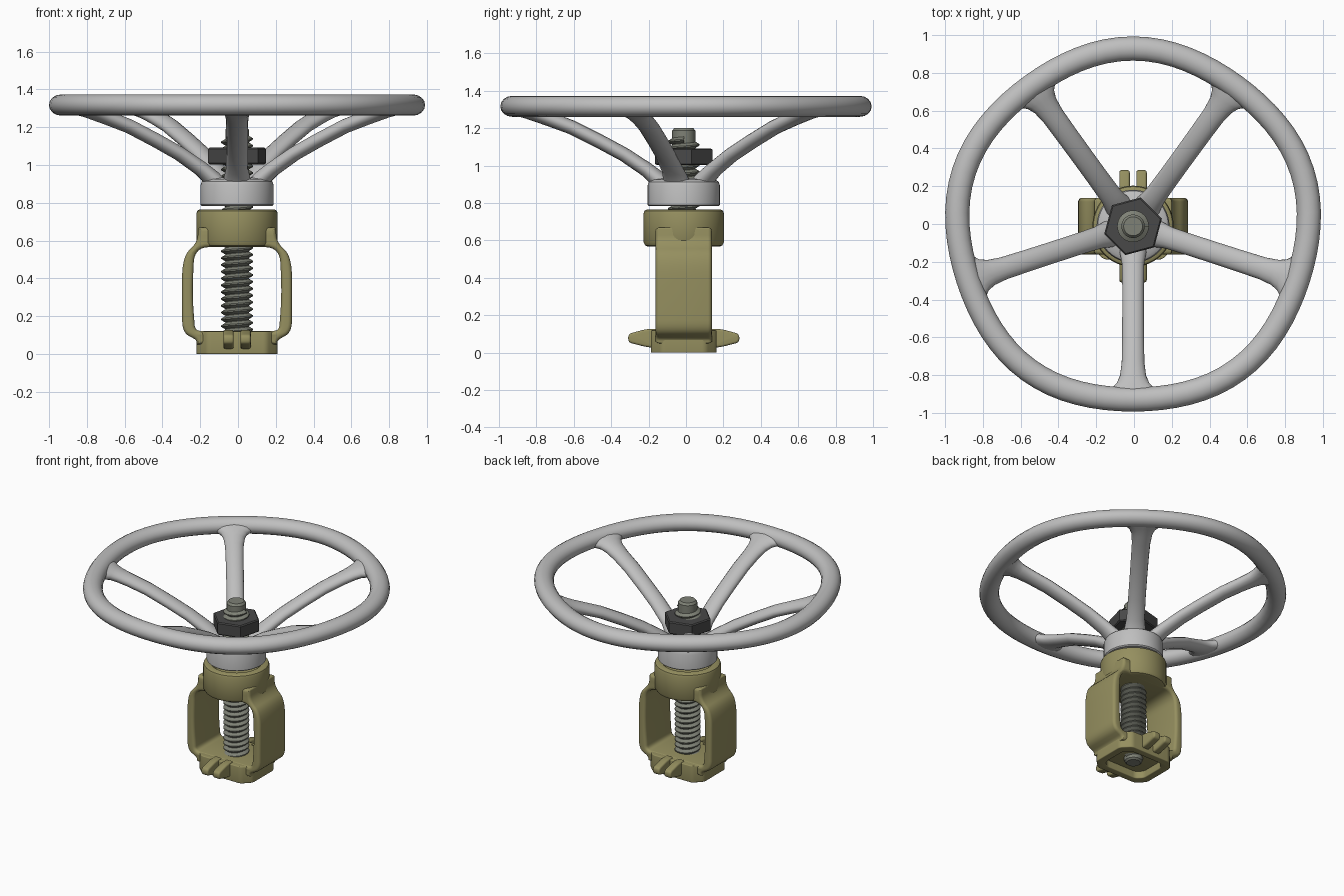
import bpy, bmesh
from math import pi, sin, cos, radians
from mathutils import Vector

cube = bpy.data.objects.get("Cube")
if cube:
    bpy.data.objects.remove(cube, do_unlink=True)

CENTRE = Vector((-0.005, -0.012, 0))


def material(name, rgb):
    m = bpy.data.materials.new(name)
    m.use_nodes = True
    m.diffuse_color = (*rgb, 1)
    m.node_tree.nodes["Principled BSDF"].inputs["Base Color"].default_value = (*rgb, 1)
    return m


GREY = material("light_grey_paint", (0.52, 0.52, 0.52))
OLIVE = material("olive_paint", (0.30, 0.275, 0.115))
STEEL = material("dull_steel", (0.21, 0.22, 0.18))
DARK = material("dark_iron", (0.065, 0.065, 0.065))


def finish(obj, mat, angle=35):
    """Clean the mesh, colour it and smooth all but the sharp edges."""
    bm = bmesh.new()
    bm.from_mesh(obj.data)
    bmesh.ops.remove_doubles(bm, verts=bm.verts, dist=0.0001)
    bmesh.ops.recalc_face_normals(bm, faces=bm.faces)
    bm.to_mesh(obj.data)
    bm.free()
    obj.data.materials.clear()
    obj.data.materials.append(mat)
    bpy.ops.object.select_all(action="DESELECT")
    obj.select_set(True)
    bpy.context.view_layer.objects.active = obj
    bpy.ops.object.shade_smooth_by_angle(angle=radians(angle))
    return obj


def new_object(name, data, location=CENTRE):
    obj = bpy.data.objects.new(name, data)
    obj.location = location
    bpy.context.collection.objects.link(obj)
    return obj


def loft(name, rings, mat, closed=False, angle=35):
    """Skin a row of rings, capped at both ends unless closed."""
    bm = bmesh.new()
    rows = [[bm.verts.new(p) for p in ring] for ring in rings]
    n = len(rows[0])
    pairs = list(zip(rows, rows[1:]))
    if closed:
        pairs.append((rows[-1], rows[0]))
    else:
        bm.faces.new(rows[0])
        bm.faces.new(rows[-1])
    for a, b in pairs:
        for i in range(n):
            j = (i + 1) % n
            bm.faces.new((a[i], a[j], b[j], b[i]))
    mesh = bpy.data.meshes.new(name)
    bm.to_mesh(mesh)
    bm.free()
    return finish(new_object(name, mesh), mat, angle)


def ellipse(centre, u, v, n):
    return [centre + u * cos(2 * pi * i / n) + v * sin(2 * pi * i / n) for i in range(n)]


def lathe(name, profile, mat, sides=48, turn=0):
    rings = [ellipse(Vector((0, 0, z)), Vector((r * cos(turn), r * sin(turn), 0)),
                     Vector((-r * sin(turn), r * cos(turn), 0)), sides) for r, z in profile]
    return loft(name, rings, mat)


def mirrored(half):
    return half + [(-x, y, r) for x, y, r in reversed(half)]


def rounded(corners, steps=6):
    """Replace each (x, y, radius) corner by a short arc."""
    pts = []
    for i, (x, y, r) in enumerate(corners):
        p = Vector((x, y, 0))
        a = Vector((*corners[i - 1][:2], 0)) - p
        b = Vector((*corners[(i + 1) % len(corners)][:2], 0)) - p
        a, b = (d.normalized() * min(r, d.length * 0.48) for d in (a, b))
        for k in range(steps + 1):
            t = k / steps
            pts.append(p + a * (1 - t) ** 2 + b * t ** 2)
    return pts


def slab(name, outlines, depth, bevel, mat, location, rotation):
    """Extrude rounded outlines, later ones being holes, with soft edges."""
    curve = bpy.data.curves.new(name, "CURVE")
    curve.dimensions = "2D"
    curve.fill_mode = "BOTH"
    curve.extrude = depth / 2 - bevel
    curve.bevel_depth = bevel
    curve.bevel_resolution = 3
    curve.offset = -bevel
    for corners in outlines:
        pts = rounded(corners)
        spline = curve.splines.new("POLY")
        spline.points.add(len(pts) - 1)
        for sp, p in zip(spline.points, pts):
            sp.co = (*p, 1)
        spline.use_cyclic_u = True
    obj = new_object(name, curve, CENTRE + Vector(location))
    obj.rotation_euler = rotation
    bpy.ops.object.select_all(action="DESELECT")
    obj.select_set(True)
    bpy.context.view_layer.objects.active = obj
    bpy.ops.object.convert(target="MESH")
    return finish(bpy.context.view_layer.objects.active, mat)


# Handwheel rim, swelling slightly between the five spokes
rim = []
for i in range(80):
    a = 2 * pi * i / 80
    out = Vector((cos(a), sin(a), 0))
    radius = 0.929 + 0.012 * cos(5 * (a - pi / 2))
    rim.append(ellipse(out * radius + Vector((0, 0, 1.317)), out * 0.064, Vector((0, 0, 0.056)), 16))
loft("wheel_rim", rim, GREY, closed=True, angle=60)

# Spokes: radius, height, half width, half thickness along the path
SPOKE = [(0.09, 0.87, 0.085, 0.05), (0.14, 0.93, 0.07, 0.045), (0.20, 0.98, 0.059, 0.04),
         (0.32, 1.06, 0.057, 0.038), (0.45, 1.13, 0.057, 0.038), (0.60, 1.205, 0.058, 0.038),
         (0.72, 1.25, 0.06, 0.039), (0.79, 1.275, 0.069, 0.04), (0.83, 1.29, 0.086, 0.041),
         (0.862, 1.30, 0.12, 0.042), (0.90, 1.31, 0.17, 0.042)]
for s in range(5):
    a = -pi / 2 + s * 2 * pi / 5
    out, side = Vector((cos(a), sin(a), 0)), Vector((-sin(a), cos(a), 0))
    up = Vector((0, 0, 1))
    rings = []
    for i, (r, z, w, t) in enumerate(SPOKE):
        before, after = SPOKE[max(i - 1, 0)], SPOKE[min(i + 1, len(SPOKE) - 1)]
        along = (out * (after[0] - before[0]) + up * (after[1] - before[1])).normalized()
        rings.append(ellipse(out * r + up * z, side * w, along.cross(side) * t, 16))
    loft(f"wheel_spoke_{s + 1}", rings, GREY, angle=60)

# Wheel hub
lathe("wheel_hub", [(0.185, 0.783), (0.193, 0.79), (0.193, 0.895), (0.187, 0.913),
                    (0.17, 0.925), (0.11, 0.935)], GREY)

# Clamping nut
lathe("hex_nut", [(0.15, 1.003), (0.158, 1.01), (0.158, 1.085), (0.15, 1.092)], DARK, 6, radians(15))

# Stem core with chamfered ends
lathe("stem_core", [(0.045, 0.015), (0.057, 0.025), (0.062, 0.05), (0.062, 1.15),
                    (0.062, 1.187), (0.05, 1.202)], STEEL, 32)

# Helical stem thread, swept from one tooth
PITCH = 0.036
tooth = bpy.data.meshes.new("stem_thread")
tooth.from_pydata([(0.06, 0, 0), (0.084, 0, PITCH * 0.4), (0.084, 0, PITCH * 0.6), (0.06, 0, PITCH)],
                  [(0, 1), (1, 2), (2, 3)], [])
tooth.materials.append(STEEL)
thread = new_object("stem_thread", tooth, CENTRE + Vector((0, 0, 0.04)))
screw = thread.modifiers.new("Screw", "SCREW")
screw.axis = "Z"
screw.screw_offset = PITCH
screw.iterations = 30
screw.steps = screw.render_steps = 32
screw.use_smooth_shade = False
screw.use_normal_calculate = True
screw.use_merge_vertices = True

# Yoke frame with its window
frame = mirrored([(0.212, 0.05, 0.005), (0.215, 0.075, 0.02), (0.29, 0.115, 0.06),
                  (0.291, 0.515, 0.12), (0.21, 0.59, 0.05), (0.205, 0.67, 0.01)])
window = mirrored([(0.222, 0.123, 0.03), (0.237, 0.32, 0.15), (0.225, 0.566, 0.08)])
slab("yoke_frame", [frame, window], 0.30, 0.02, OLIVE, (0, 0, 0), (pi / 2, 0, 0))

# Yoke collar under the hub
lathe("yoke_collar", [(0.19, 0.567), (0.206, 0.573), (0.215, 0.59), (0.215, 0.745),
                      (0.21, 0.758), (0.198, 0.765), (0.17, 0.765), (0.16, 0.758)], OLIVE)

# Hollow base flange
def chamfered(x, y, c):
    half = [(x - c, -y, 0.02), (x, c - y, 0.02), (x, y - c, 0.02), (x - c, y, 0.02)]
    return mirrored(half)


slab("base_flange", [chamfered(0.215, 0.176, 0.06), chamfered(0.16, 0.125, 0.04)],
     0.12, 0.006, OLIVE, (0, 0, 0.06), (0, 0, 0))

# Paired tapered lugs, front and back
lug = [(0.14, 0.025, 0.005), (0.20, 0.03, 0.03), (0.297, 0.055, 0.02),
       (0.297, 0.10, 0.02), (0.20, 0.127, 0.03), (0.14, 0.127, 0.005)]
for name, facing in (("front", -1), ("back", 1)):
    for side, x in (("left", 0.045), ("right", -0.045)):
        outline = [(facing * y, z, r) for y, z, r in lug]
        slab(f"{name}_{side}_lug", [outline], 0.055, 0.012, OLIVE, (x, 0, 0), (pi / 2, 0, pi / 2))
